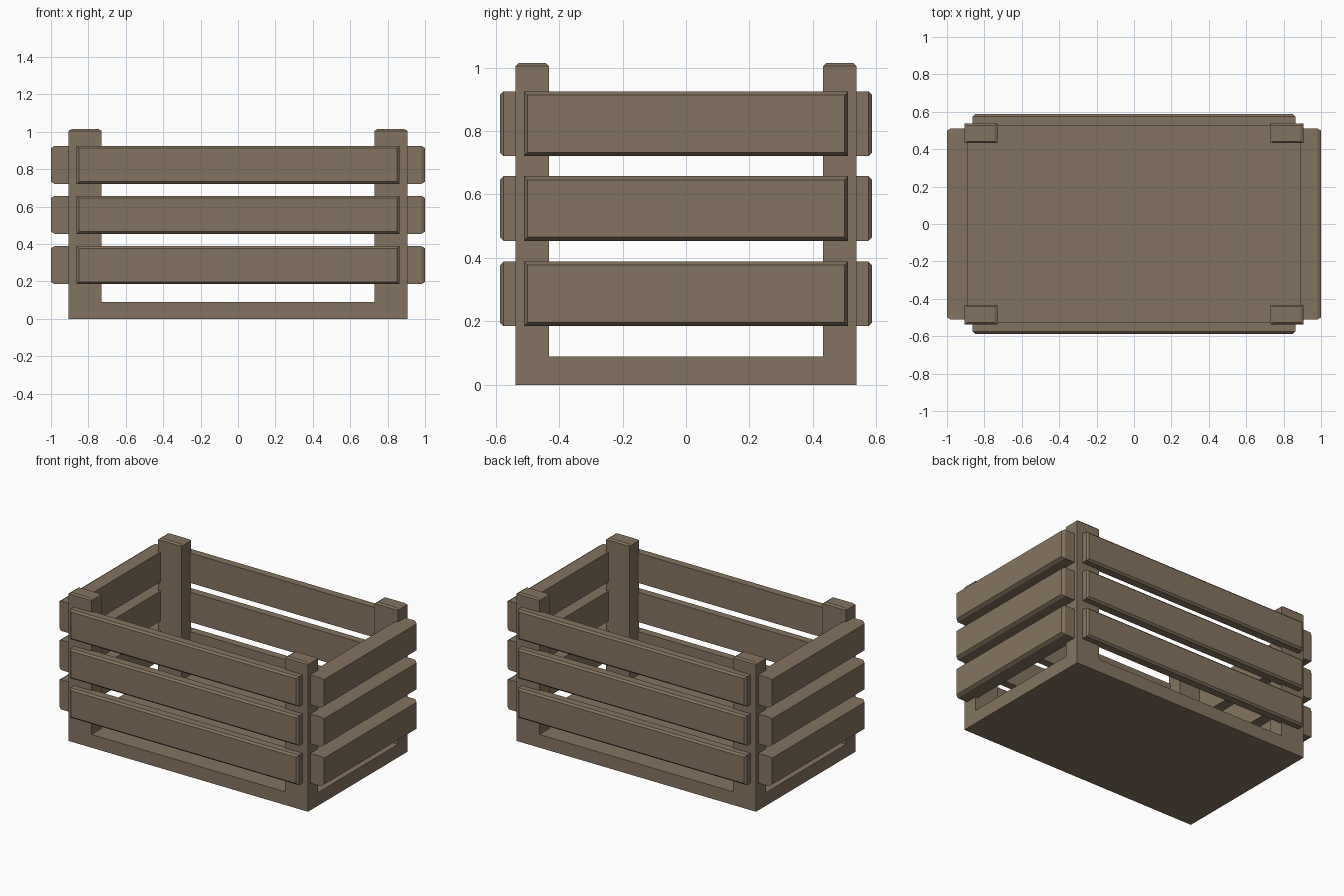
import bpy, bmesh
from mathutils import Vector

if "Cube" in bpy.data.objects:
    bpy.data.objects.remove(bpy.data.objects["Cube"])

wood = bpy.data.materials.new("wood")
wood.diffuse_color = (0.235, 0.175, 0.115, 1)
wood.use_nodes = True
wood.node_tree.nodes["Principled BSDF"].inputs["Base Color"].default_value = wood.diffuse_color


def finish(bm, name):
    bmesh.ops.recalc_face_normals(bm, faces=bm.faces)
    mesh = bpy.data.meshes.new(name)
    bm.to_mesh(mesh)
    bm.free()
    mesh.materials.append(wood)
    bpy.context.collection.objects.link(bpy.data.objects.new(name, mesh))


def box(lo, hi):
    bm = bmesh.new()
    for v in bmesh.ops.create_cube(bm, size=1)["verts"]:
        v.co = [hi[i] if v.co[i] > 0 else lo[i] for i in range(3)]
    return bm


def extrude(bm, faces, offset, inset=(0, 0, 0)):
    """Extrude each face by offset, pulling its corners in by inset."""
    new = bmesh.ops.extrude_discrete_faces(bm, faces=faces)["faces"]
    for f in new:
        c = f.calc_center_median()
        for v in f.verts:
            for i in range(3):
                d = v.co[i] - c[i]
                if abs(d) > 1e-5:
                    v.co[i] -= inset[i] * (1 if d > 0 else -1)
            v.co += Vector(offset)
    return new


# Base tray with four corner posts grown from its top
X, Y, BASE, TOP = 0.905, 0.537, 0.09, 1.015
PX, PY = 0.73, 0.432
bm = box((-X, -Y, 0), (X, Y, BASE))
for axis, d in ((0, PX), (1, PY)):
    for s in (-1, 1):
        co, no = [0, 0, 0], [0, 0, 0]
        co[axis], no[axis] = s * d, 1
        bmesh.ops.bisect_plane(bm, geom=bm.verts[:] + bm.edges[:] + bm.faces[:],
                               plane_co=co, plane_no=no)
corners = []
for f in bm.faces:
    c = f.calc_center_median()
    if c.z > BASE - 1e-4 and abs(c.x) > PX and abs(c.y) > PY:
        corners.append(f)
tops = extrude(bm, corners, (0, 0, TOP - 0.01 - BASE))
extrude(bm, tops, (0, 0, 0.01), (0.016, 0.01, 0))
finish(bm, "base_and_posts")


# Slats: boxes with only the outer face chamfered
def slat(name, axis, side, half_len, inner, outer, chamfer, z0, z1):
    other = 1 - axis
    lo, hi = [0, 0, z0], [0, 0, z1]
    lo[other], hi[other] = -half_len, half_len
    lo[axis], hi[axis] = sorted((side * inner, side * (outer - chamfer)))
    bm = box(lo, hi)
    face = max(bm.faces, key=lambda f: side * f.calc_center_median()[axis])
    offset, inset = [0, 0, 0], [0, 0, 0.012]
    offset[axis] = side * chamfer
    inset[other] = 0.012
    extrude(bm, [face], offset, inset)
    finish(bm, name)


for row, z in enumerate((0.185, 0.454, 0.721), 1):
    for side, long_name, end_name in ((-1, "front", "left"), (1, "back", "right")):
        slat(f"{long_name}_slat_{row}", 1, side, 0.863, 0.523, 0.587, 0.012, z, z + 0.204)
        slat(f"{end_name}_slat_{row}", 0, side, 0.511, 0.887, 1.0, 0.02, z, z + 0.204)
